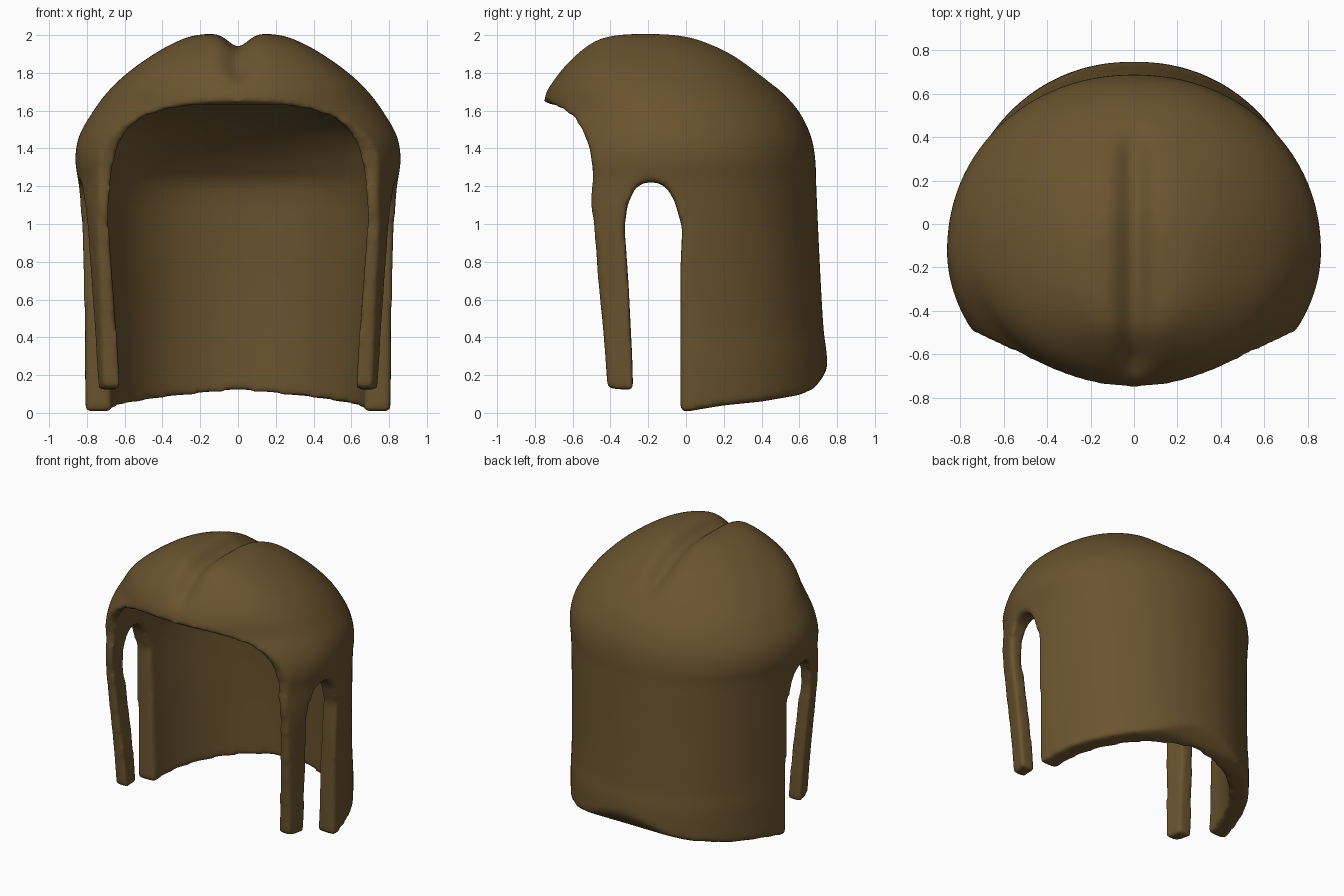
import bpy, bmesh, math

if "Cube" in bpy.data.objects:
    bpy.data.objects.remove(bpy.data.objects["Cube"])


def catmull(rows, steps):
    # smooth interpolation through the key rows
    out = []
    for i in range(len(rows) - 1):
        a, b, c, d = (rows[max(0, min(len(rows) - 1, i + k))] for k in (-1, 0, 1, 2))
        for s in range(steps):
            t = s / steps
            out.append([0.5 * (2*q + (r - p)*t + (2*p - 5*q + 4*r - w)*t*t
                               + (3*q - p - 3*r + w)*t**3)
                        for p, q, r, w in zip(a, b, c, d)])
    return out + [list(rows[-1])]


def ramp(z, lo, hi):
    t = max(0, min(1, (z - lo) / (hi - lo)))
    return t * t * (3 - 2 * t)


def make_object(name, bm):
    bmesh.ops.recalc_face_normals(bm, faces=bm.faces)
    me = bpy.data.meshes.new(name)
    bm.to_mesh(me)
    bm.free()
    ob = bpy.data.objects.new(name, me)
    bpy.context.collection.objects.link(ob)
    return ob


def head_form(name, rows, low_power, mid_power, n=128):
    # stacked egg-shaped rings: (z, half width, front y, back y)
    bm = bmesh.new()
    rings = []
    for z, w, yf, yb in catmull(rows, 5):
        k = ramp(z, 1.35, 1.8)
        cy = (1 - k) * -0.13 + k * (yf + (yb - yf) * 0.45)
        top = ramp(z, 1.6, 1.9)
        pf = low_power + (mid_power - low_power) * ramp(z, 0.9, 1.3)
        ef = 2 / (pf + (2.25 - pf) * top)
        eb = 2 / (2.08 + 0.15 * top)
        ring = []
        for i in range(n):
            a = 2 * math.pi * (i + 0.5) / n
            c, s = math.cos(a), math.sin(a)
            e, ext = (ef, cy - yf) if s < 0 else (eb, yb - cy)
            ring.append(bm.verts.new((math.copysign(abs(c) ** e, c) * w,
                                      cy + math.copysign(abs(s) ** e, s) * ext, z)))
        rings.append(ring)
    for r0, r1 in zip(rings, rings[1:]):
        for i in range(n):
            j = (i + 1) % n
            bm.faces.new((r0[i], r0[j], r1[j], r1[i]))
    bm.faces.new(rings[0])
    bm.faces.new(rings[-1])
    return make_object(name, bm)


# Outer hair volume and the hollow for the head
outer = head_form("hair_outer", [
    (-0.1, 0.815, -0.90, 0.75), (0.27, 0.82, -0.90, 0.748), (0.45, 0.82, -0.90, 0.728),
    (0.8, 0.828, -0.90, 0.708), (1.2, 0.845, -0.90, 0.69), (1.34, 0.862, -0.88, 0.685),
    (1.47, 0.84, -0.82, 0.66), (1.6, 0.765, -0.765, 0.595), (1.7, 0.69, -0.738, 0.505),
    (1.8, 0.585, -0.68, 0.39), (1.9, 0.445, -0.59, 0.255), (1.97, 0.315, -0.50, 0.11),
    (2.0, 0.22, -0.41, 0.0), (2.012, 0.08, -0.28, -0.13)], 2.12, 1.92)
inner = head_form("head_hollow", [
    (-0.3, 0.67, -0.90, 0.63), (0.5, 0.69, -0.90, 0.62), (1.0, 0.715, -0.90, 0.59),
    (1.2, 0.71, -0.87, 0.56), (1.3, 0.70, -0.85, 0.49), (1.4, 0.685, -0.82, 0.39),
    (1.5, 0.65, -0.77, 0.26), (1.57, 0.58, -0.74, 0.13), (1.63, 0.46, -0.70, -0.04),
    (1.67, 0.28, -0.62, -0.2), (1.685, 0.08, -0.45, -0.34)], 2.9, 2.7)

# Side outline: fringe, side lock, ear arch and back hem
outline = [(-1.2, 2.3), (-1.2, 1.72), (-0.85, 1.67), (-0.74, 1.645), (-0.68, 1.62), (-0.61, 1.575),
           (-0.55, 1.5), (-0.51, 1.4), (-0.495, 1.3), (-0.495, 1.22), (-0.505, 1.12), (-0.485, 0.97),
           (-0.465, 0.7), (-0.435, 0.4), (-0.415, 0.13), (-0.28, 0.12), (-0.285, 0.3), (-0.305, 0.7),
           (-0.325, 0.98), (-0.31, 1.1), (-0.27, 1.19), (-0.22, 1.22), (-0.15, 1.22), (-0.1, 1.19),
           (-0.06, 1.12), (-0.02, 0.98), (-0.03, 0.75), (-0.03, 0.0), (0.05, 0.015), (0.2, 0.04),
           (0.4, 0.06), (0.6, 0.095), (0.68, 0.13), (0.725, 0.19), (0.76, 0.26), (1.2, 0.3), (1.2, 2.3)]
bm = bmesh.new()
front, back = ([bm.verts.new((x, y, z)) for y, z in outline] for x in (-1.2, 1.2))
bm.faces.new(front)
bm.faces.new(back)
for i in range(len(outline)):
    bm.faces.new((front[i - 1], front[i], back[i], back[i - 1]))
cutter = make_object("side_outline", bm)

# Carve the shell, then round its edges
for tool, op in ((inner, 'DIFFERENCE'), (cutter, 'INTERSECT')):
    tool.hide_render = True
    m = outer.modifiers.new(op.title(), 'BOOLEAN')
    m.operation, m.object, m.solver = op, tool, 'EXACT'
m = outer.modifiers.new("Remesh", 'REMESH')
m.mode, m.voxel_size = 'VOXEL', 0.016
m = outer.modifiers.new("Smooth", 'SMOOTH')
m.factor, m.iterations = 0.5, 14
bpy.context.view_layer.update()
mesh = bpy.data.meshes.new_from_object(
    outer.evaluated_get(bpy.context.evaluated_depsgraph_get()))
hair = bpy.data.objects.new("hair", mesh)
bpy.context.collection.objects.link(hair)
for ob in (outer, inner, cutter):
    bpy.data.objects.remove(ob)

# Centre parting, and side locks that lean inward
for v in mesh.vertices:
    p = v.co
    p.z -= 0.07 * math.exp(-(p.x / 0.075) ** 2) * ramp(p.z, 1.7, 1.9)
    if p.y < -0.15 and p.z < 1.1:
        t = (1.1 - p.z) / 0.95
        p.x -= math.copysign(0.055 * t + 0.15 * t * (abs(p.x) - 0.75), p.x)

# Brown hair colour and smooth shading
mat = bpy.data.materials.new("brown_hair")
mat.diffuse_color = (0.145, 0.088, 0.028, 1)
mat.use_nodes = True
mat.node_tree.nodes["Principled BSDF"].inputs["Base Color"].default_value = mat.diffuse_color
mesh.materials.clear()
mesh.materials.append(mat)
mesh.polygons.foreach_set("use_smooth", [True] * len(mesh.polygons))
mesh.update()
